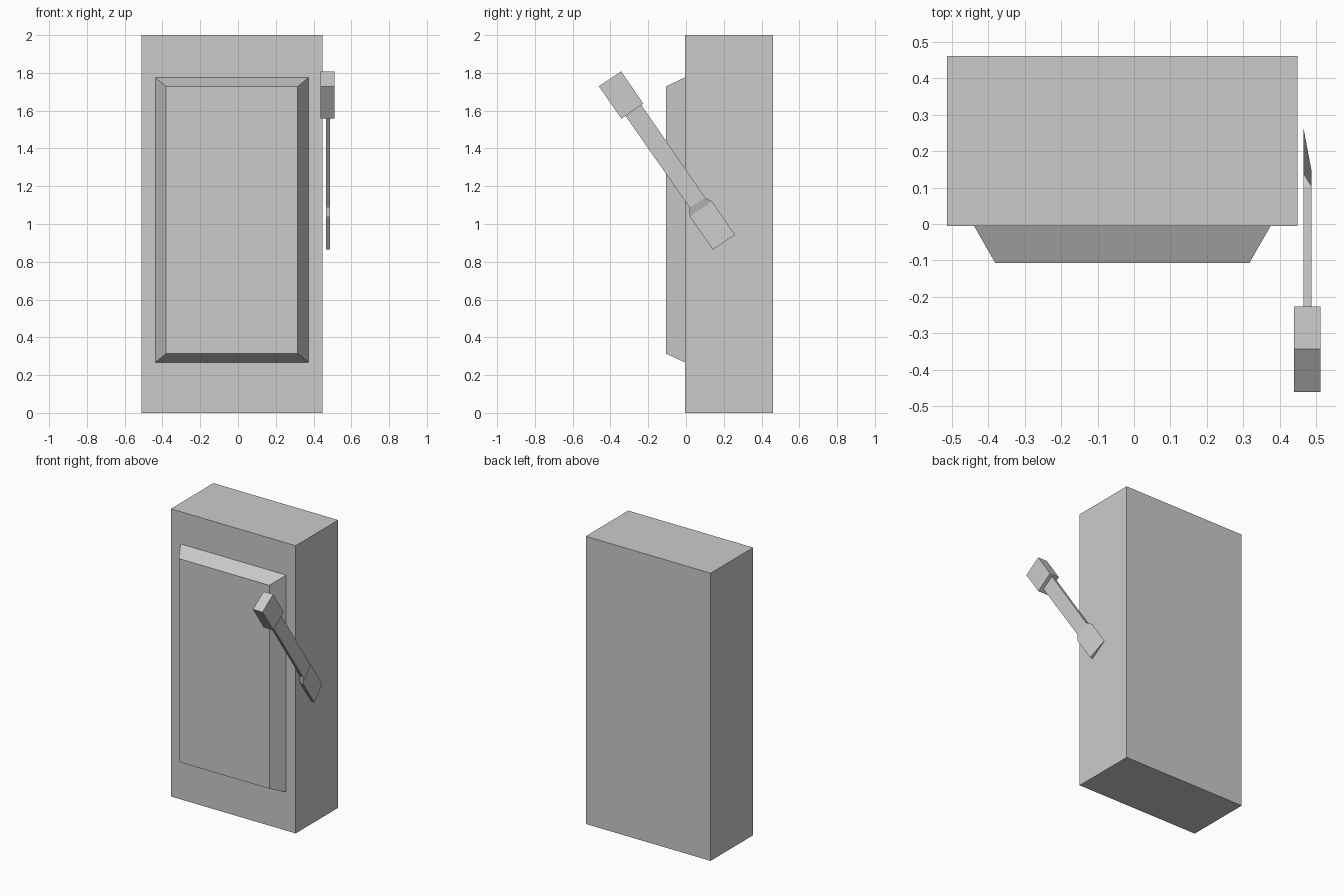
import bpy, bmesh

if "Cube" in bpy.data.objects:
    bpy.data.objects.remove(bpy.data.objects["Cube"])


def loft(name, rings):
    """Skin a row of four-sided rings and cap both ends."""
    bm = bmesh.new()
    rows = [[bm.verts.new(p) for p in ring] for ring in rings]
    for a, b in zip(rows, rows[1:]):
        for i in range(4):
            j = (i + 1) % 4
            bm.faces.new((a[i], a[j], b[j], b[i]))
    bm.faces.new(rows[0])
    bm.faces.new(rows[-1])
    bmesh.ops.remove_doubles(bm, verts=bm.verts, dist=0.0005)
    bmesh.ops.recalc_face_normals(bm, faces=bm.faces)
    mesh = bpy.data.meshes.new(name)
    bm.to_mesh(mesh)
    bm.free()
    obj = bpy.data.objects.new(name, mesh)
    bpy.context.collection.objects.link(obj)
    return obj


def xz_ring(x0, x1, z0, z1, y):
    return [(x0, y, z0), (x1, y, z0), (x1, y, z1), (x0, y, z1)]


def strip_ring(left, right, x_in, x_left, x_right):
    """Cross-section of the lever: inner face at x_in, outer edge per side."""
    return [(x_in, *left), (x_in, *right), (x_right, *right), (x_left, *left)]


# Cabinet body
loft("cabinet_body", [xz_ring(-0.512, 0.448, 0, 2, -0.006),
                      xz_ring(-0.512, 0.448, 0, 2, 0.461)])

# Raised front panel with sloped borders
loft("front_panel", [xz_ring(-0.438, 0.374, 0.268, 1.776, -0.006),
                     xz_ring(-0.38, 0.316, 0.314, 1.728, -0.107)])

# Lever arm ending in a paddle whose rear edge thins to a wedge
IN, OUT = 0.465, 0.487
loft("lever_arm", [
    strip_ring((-0.322, 1.575), (-0.238, 1.632), IN, OUT, OUT),
    strip_ring((0.019, 1.087), (0.102, 1.139), IN, OUT, OUT),
    strip_ring((0.020, 1.040), (0.138, 1.120), IN, OUT, IN),
    strip_ring((0.143, 0.864), (0.260, 0.942), IN, OUT, IN),
])

# Block grip at the top of the lever
grip = [(-0.461, 1.729), (-0.343, 1.808), (-0.226, 1.637), (-0.342, 1.558)]
loft("lever_grip", [[(x, y, z) for y, z in grip] for x in (0.438, 0.511)])
